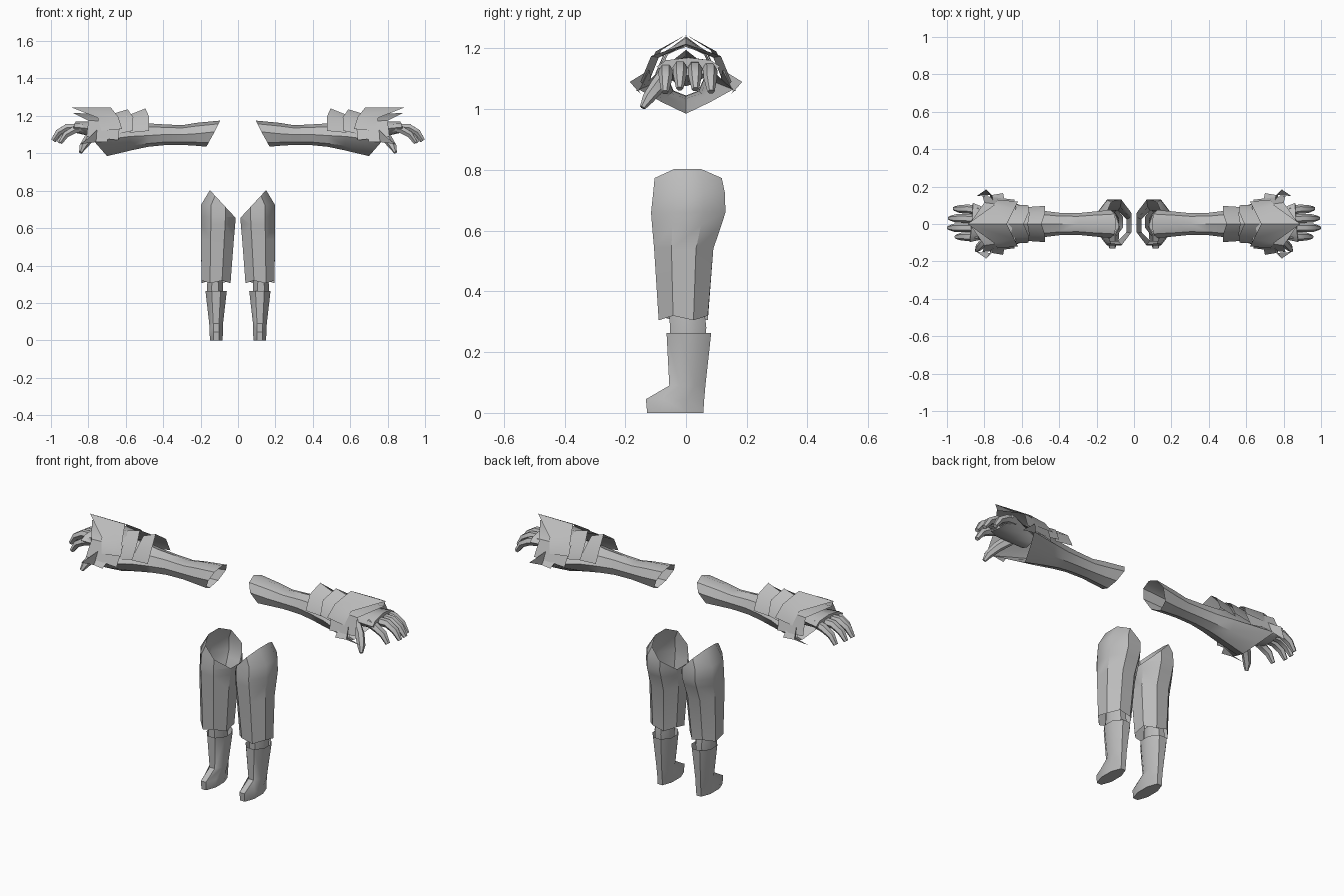
import bpy, math
import bmesh
from mathutils import Vector

if "Cube" in bpy.data.objects:
    bpy.data.objects.remove(bpy.data.objects["Cube"])

grey = bpy.data.materials.new("plain_grey")
grey.diffuse_color = (0.5, 0.5, 0.5, 1)
grey.use_nodes = True
grey.node_tree.nodes["Principled BSDF"].inputs["Base Color"].default_value = grey.diffuse_color


def make(name, rings, closed=True, caps=(False, False), both=False, angle=40, cut=None):
    """Skin a list of point rings, then mirror the part to the other side."""
    bm = bmesh.new()
    rows = [[bm.verts.new(p) for p in r] for r in rings]
    n = len(rows[0])
    for a, b in zip(rows, rows[1:]):
        for i in range(n if closed else n - 1):
            j = (i + 1) % n
            bm.faces.new((a[i], a[j], b[j], b[i]))
    if caps[0]:
        bm.faces.new(rows[0][::-1])
    if caps[1]:
        bm.faces.new(rows[-1])
    if cut:
        bmesh.ops.bisect_plane(bm, geom=bm.verts[:] + bm.edges[:] + bm.faces[:],
                               plane_co=cut[0], plane_no=cut[1], clear_outer=True)
    bmesh.ops.recalc_face_normals(bm, faces=bm.faces)
    if not closed and sum(f.normal.z for f in bm.faces) < 0:
        bmesh.ops.reverse_faces(bm, faces=bm.faces)
    me = bpy.data.meshes.new(name)
    bm.to_mesh(me)
    bm.free()
    me.materials.append(grey)
    ob = bpy.data.objects.new(name, me)
    bpy.context.collection.objects.link(ob)
    bpy.ops.object.select_all(action='DESELECT')
    ob.select_set(True)
    bpy.context.view_layer.objects.active = ob
    bpy.ops.object.shade_smooth_by_angle(angle=math.radians(angle))
    mod = ob.modifiers.new("mirror", 'MIRROR')
    mod.use_axis = (True, both, False)
    mod.use_mirror_merge = False
    return ob


def level(z, x0, x1, y0, y1, hem=0.0, n=8):
    """Flat-sided ring around a leg, fitted to a box."""
    k = 1 / math.cos(math.pi / n)
    pts = []
    for i in range(n):
        a = math.tau * (i + 0.5) / n
        pts.append(((x0 + x1) / 2 + k * math.cos(a) * (x1 - x0) / 2,
                    (y0 + y1) / 2 + k * math.sin(a) * (y1 - y0) / 2,
                    z + (hem if i % 2 else 0)))
    return pts


def section(x, z, hy, up, down, e=1.0, lean_up=0.0, lean_down=0.0, n=8):
    """Ring across the arm; e=2 turns the oval into a diamond."""
    pts = []
    for i in range(n):
        a = math.tau * i / n
        c, s = math.cos(a), math.sin(a)
        y = math.copysign(abs(c) ** e, c) * hy
        dz = math.copysign(abs(s) ** e, s) * (up if s > 0 else down)
        pts.append((x + dz * (lean_up if s > 0 else lean_down), y, z + dz))
    return pts


def tube(name, path, sides=6):
    """Tapered limb along points (x, y, z, half width, half thickness)."""
    rings = []
    for i, p in enumerate(path):
        c = Vector(p[:3])
        d = Vector(path[min(i + 1, len(path) - 1)][:3]) - Vector(path[max(i - 1, 0)][:3])
        side = d.cross(Vector((0, 0, 1))).normalized()
        up = side.cross(d).normalized()
        rings.append([c + side * p[3] * math.cos(math.tau * k / sides)
                      + up * p[4] * math.sin(math.tau * k / sides) for k in range(sides)])
    make(name, rings, caps=(True, True), angle=50)


def arched(row):
    """Complete a half row, ridge first, across the arm."""
    return [(x, -y, z) for x, y, z in row[:0:-1]] + row


# Thigh armour, cut slanting down towards the inside
make("thigh", [level(0.305, 0.04, 0.195, -0.09, 0.072, 0.015),
               level(0.54, 0.022, 0.198, -0.105, 0.09),
               level(0.62, 0.015, 0.199, -0.112, 0.117),
               level(0.66, 0.013, 0.199, -0.115, 0.13),
               level(0.725, 0.013, 0.197, -0.108, 0.128),
               level(0.81, 0.013, 0.146, -0.10, 0.11)],
     cut=((0.15, 0, 0.803), (-0.148, 0, 0.137)))

# Knee joint and boot
make("knee", [level(0.22, 0.083, 0.162, -0.05, 0.06),
              level(0.28, 0.08, 0.166, -0.053, 0.067),
              level(0.34, 0.083, 0.162, -0.055, 0.06)])
make("boot", [level(0.263, 0.06, 0.174, -0.064, 0.083),
              level(0.09, 0.08, 0.154, -0.055, 0.064),
              level(0.045, 0.08, 0.152, -0.132, 0.06),
              level(0.0, 0.083, 0.15, -0.128, 0.057)], caps=(False, True))

# Sleeve flaring into a pointed cuff
make("sleeve", [section(0.125, 1.115, 0.075, 0.06, 0.08, 1, -0.5, -0.55),
                section(0.22, 1.105, 0.066, 0.058, 0.065),
                section(0.30, 1.10, 0.058, 0.05, 0.055),
                section(0.40, 1.10, 0.060, 0.055, 0.057),
                section(0.48, 1.095, 0.070, 0.065, 0.06),
                section(0.58, 1.09, 0.092, 0.085, 0.073, 1.15, 0, 0.2),
                section(0.77, 1.065, 0.155, 0.13, 0.08, 1.9, 0, 0.87)])

# Overlapping forearm plates
make("forearm_plate_rear", [
    arched([(0.495, 0, 1.24), (0.475, 0.06, 1.195), (0.475, 0.097, 1.12)]),
    arched([(0.57, 0, 1.21), (0.56, 0.06, 1.18), (0.58, 0.09, 1.11)])], closed=False)
make("forearm_plate_front", [
    arched([(0.59, 0, 1.235), (0.56, 0.07, 1.19), (0.565, 0.10, 1.12)]),
    arched([(0.69, 0, 1.205), (0.66, 0.07, 1.18), (0.66, 0.105, 1.10)])], closed=False)
make("spiked_plate", [
    arched([(0.68, 0, 1.245), (0.64, 0.08, 1.195), (0.62, 0.12, 1.13)]),
    arched([(0.89, 0, 1.245), (0.75, 0.10, 1.19), (0.73, 0.13, 1.12)])], closed=False)
make("hand_guard", [
    arched([(0.66, 0, 1.21), (0.63, 0.09, 1.17), (0.64, 0.13, 1.07)]),
    arched([(0.88, 0, 1.215), (0.80, 0.115, 1.175), (0.81, 0.15, 1.09)])], closed=False)

# Small leaf fins on both edges of the cuff
make("cuff_fin", [[(0.69, 0.115, 1.10), (0.70, 0.165, 1.06)],
                  [(0.75, 0.12, 1.13), (0.76, 0.155, 1.06)],
                  [(0.79, 0.185, 1.09), (0.84, 0.15, 1.05)]], closed=False, both=True)

# Hand
tube("palm", [(0.68, 0, 1.115, 0.05, 0.04), (0.77, 0, 1.13, 0.075, 0.042),
              (0.87, 0.008, 1.14, 0.105, 0.03)], 8)
for label, y, reach, drop in (("index", -0.067, 0.95, 0.012), ("middle", -0.02, 0.99, 0),
                              ("ring", 0.03, 0.985, 0.003), ("little", 0.08, 0.96, 0.01)):
    tube(label + "_finger", [(0.83, y * 0.9, 1.137, 0.024, 0.022),
                             (reach - 0.075, y, 1.138 - drop, 0.024, 0.022),
                             (reach - 0.03, y, 1.112 - drop, 0.022, 0.019),
                             (reach, y * 1.03, 1.068 - drop, 0.012, 0.012)])
tube("thumb", [(0.75, -0.06, 1.12, 0.025, 0.03), (0.80, -0.095, 1.075, 0.024, 0.026),
               (0.83, -0.125, 1.035, 0.02, 0.02), (0.842, -0.143, 1.005, 0.009, 0.01)])
